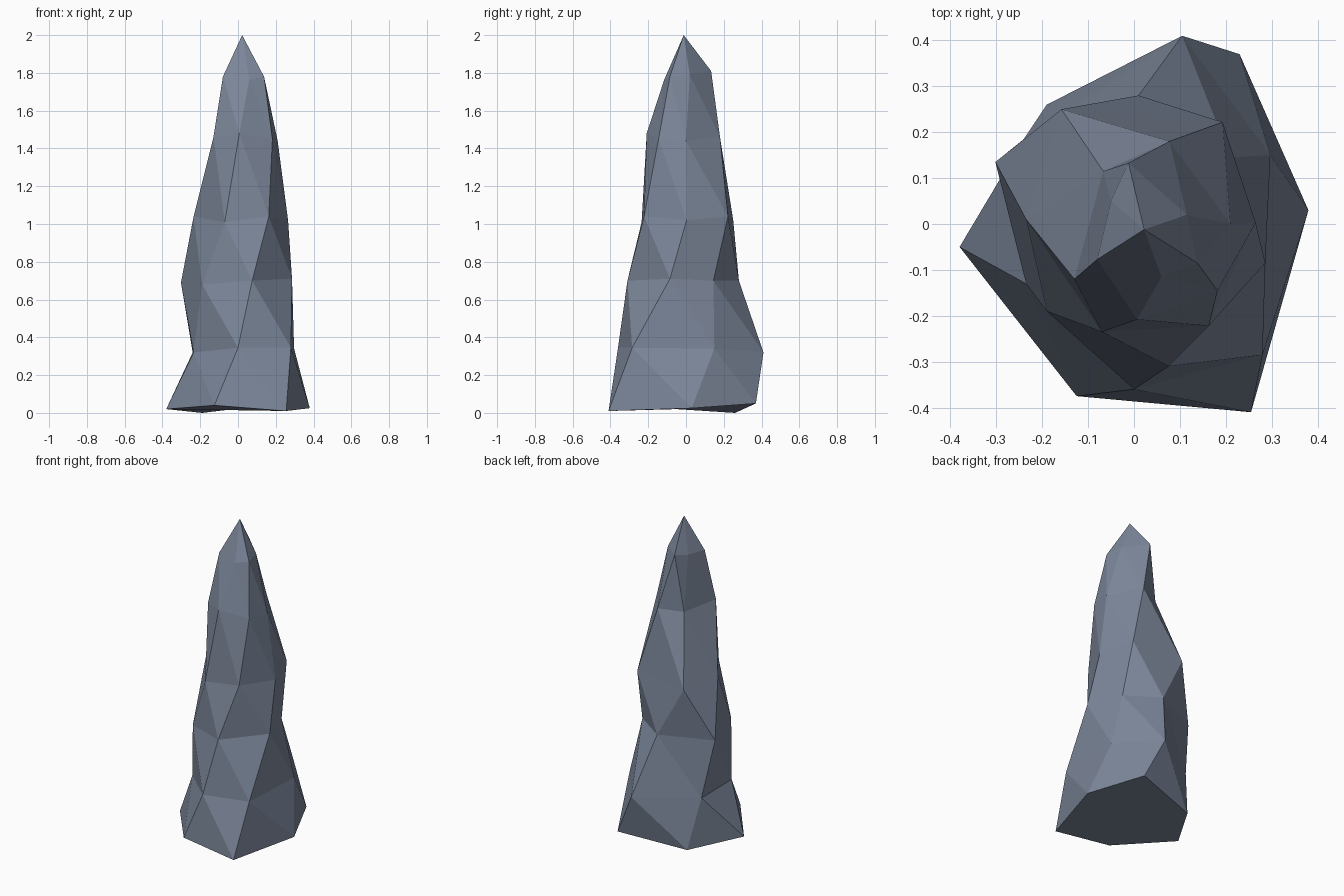
import bpy, bmesh

# Cross-sections of the spire, bottom to top; each twists a little on the one below
rings = [
    [(-.38, -.05, .02), (-.125, -.375, .04), (.255, -.41, .01), (.38, .03, .025), (.23, .37, .05), (-.19, .26, 0)],
    [(-.235, -.13, .32), (0, -.36, .345), (.28, -.285, .345), (.297, .15, .34), (.105, .41, .32), (-.24, .185, .32)],
    [(-.19, -.19, .68), (.075, -.31, .70), (.286, -.085, .71), (.21, .145, .70), (.01, .28, .70), (-.302, .135, .69)],
    [(-.07, -.235, 1.01), (.163, -.222, 1.04), (.265, .003, 1.02), (.193, .222, 1.04), (-.158, .25, 1.02), (-.235, .01, 1.04)],
    [(.007, -.208, 1.48), (.182, -.145, 1.45), (.21, 0, 1.44), (.077, .18, 1.46), (-.067, .115, 1.45), (-.13, -.12, 1.46)],
    [(.06, -.115, 1.765), (.138, -.085, 1.78), (.115, .02, 1.79), (-.012, .133, 1.81), (-.05, .05, 1.79), (-.08, -.077, 1.78)],
]

bm = bmesh.new()
loops = [[bm.verts.new(p) for p in ring] for ring in rings]
apex = bm.verts.new((.022, -.012, 2.0))

# Faceted flanks: two triangles per cell, split along the shorter diagonal
for low, high in zip(loops, loops[1:]):
    for i in range(6):
        j = (i + 1) % 6
        bm.faces.new((low[i], low[j], high[i]))
        bm.faces.new((low[j], high[j], high[i]))

# Pointed tip and flat underside
for i in range(6):
    bm.faces.new((loops[-1][i], loops[-1][(i + 1) % 6], apex))
bm.faces.new(loops[0][::-1])
bmesh.ops.recalc_face_normals(bm, faces=bm.faces)

mesh = bpy.data.meshes.new("rock_spire")
bm.to_mesh(mesh)
bm.free()

# Slate colour
slate = bpy.data.materials.new("slate_grey")
slate.diffuse_color = (.2, .24, .32, 1)
mesh.materials.append(slate)
spire = bpy.data.objects.new("rock_spire", mesh)
bpy.context.collection.objects.link(spire)
